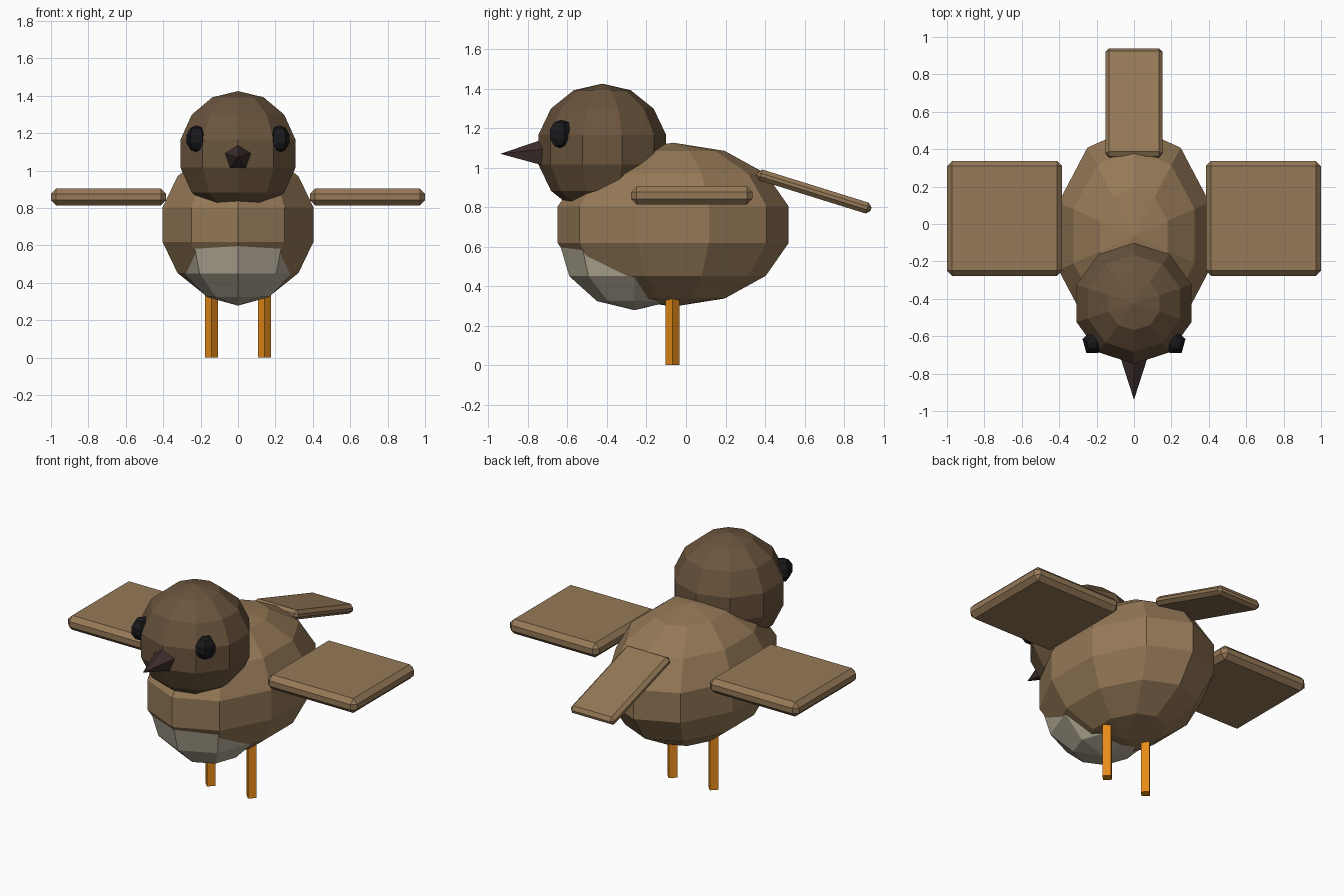
import bpy, bmesh
from math import radians
from mathutils import Matrix, Vector

if "Cube" in bpy.data.objects:
    bpy.data.objects.remove(bpy.data.objects["Cube"])


def material(name, rgb):
    m = bpy.data.materials.new(name)
    m.diffuse_color = (*rgb, 1)
    m.use_nodes = True
    m.node_tree.nodes["Principled BSDF"].inputs["Base Color"].default_value = m.diffuse_color
    return m


BROWN = material("brown", (0.30, 0.19, 0.095))
DARK = material("dark_brown", (0.145, 0.09, 0.047))
CREAM = material("cream", (0.48, 0.43, 0.33))
BLACK = material("black", (0.01, 0.01, 0.012))
BEAK = material("beak_brown", (0.05, 0.028, 0.028))
ORANGE = material("orange", (0.8, 0.26, 0.01))


def finish(bm, name, mat):
    mesh = bpy.data.meshes.new(name)
    bm.to_mesh(mesh)
    bm.free()
    mesh.materials.append(mat)
    ob = bpy.data.objects.new(name, mesh)
    bpy.context.collection.objects.link(ob)
    return ob


def ball(name, loc, radii, segs, rings, mat):
    bm = bmesh.new()
    m = Matrix.Translation(loc) @ Matrix.Diagonal((*radii, 1))
    bmesh.ops.create_uvsphere(bm, u_segments=segs, v_segments=rings, radius=1, matrix=m)
    return finish(bm, name, mat)


def cone(name, loc, r1, r2, depth, segs, mat, tilt=0):
    bm = bmesh.new()
    m = Matrix.Translation(loc) @ Matrix.Rotation(radians(tilt), 4, 'X')
    bmesh.ops.create_cone(bm, cap_ends=True, segments=segs, radius1=r1, radius2=r2,
                          depth=depth, matrix=m)
    return finish(bm, name, mat)


def slab(name, loc, size, bevel, mat, tilt=0):
    bm = bmesh.new()
    bmesh.ops.create_cube(bm, size=1, matrix=Matrix.Diagonal((*size, 1)))
    bmesh.ops.bevel(bm, geom=bm.edges[:], offset=bevel, segments=1, affect='EDGES')
    bm.transform(Matrix.Translation(loc) @ Matrix.Rotation(radians(tilt), 4, 'X'))
    return finish(bm, name, mat)


# Body, belly patch and head
ball("body", (0, -0.065, 0.711), (0.435, 0.6, 0.415), 10, 7, BROWN)
ball("belly", (0, -0.26, 0.622), (0.335, 0.382, 0.344), 8, 6, CREAM)
ball("head", (0, -0.424, 1.091), (0.332, 0.332, 0.334), 10, 7, DARK)

# Beak: five-sided cone pointing forward
cone("beak", (0, -0.82, 1.07), 0.081, 0, 0.24, 5, BEAK, tilt=90)

# Tail: bevelled board sloping down to the back
slab("tail", (0, 0.648, 0.879), (0.306, 0.605, 0.057), 0.02, BROWN, tilt=-17.3)

# Paired parts: wings, eyes and legs
for side, s in (("left", 1), ("right", -1)):
    slab(side + "_wing", (s * 0.692, 0.03, 0.859), (0.616, 0.615, 0.09), 0.028, BROWN)
    ball(side + "_eye", (s * 0.222, -0.635, 1.17), (0.059, 0.07, 0.072), 5, 5, BLACK)
    cone(side + "_leg", (s * 0.142, -0.068, 0.2), 0.035, 0.035, 0.4, 4, ORANGE)
